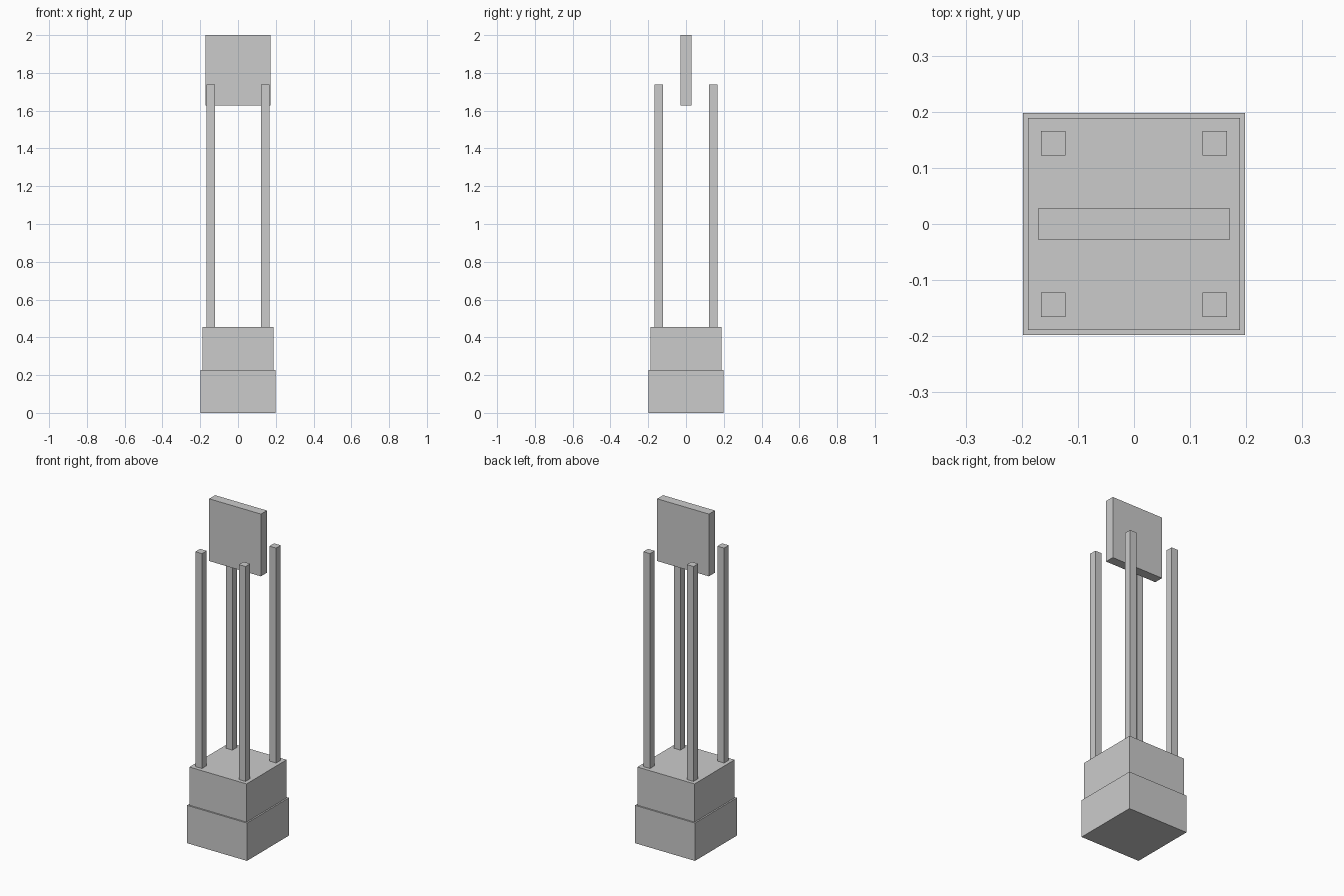
import bpy

if "Cube" in bpy.data.objects:
    bpy.data.objects.remove(bpy.data.objects["Cube"])

grey = bpy.data.materials.new("plain grey")
grey.diffuse_color = (0.6, 0.6, 0.6, 1)
grey.use_nodes = True
grey.node_tree.nodes["Principled BSDF"].inputs["Base Color"].default_value = grey.diffuse_color


def box(name, x, y, z0, z1, width, depth):
    """Closed box centred on x, y and spanning z0..z1."""
    bpy.ops.mesh.primitive_cube_add(size=1, location=(x, y, (z0 + z1) / 2))
    ob = bpy.context.object
    ob.name = name
    ob.scale = (width, depth, z1 - z0)
    bpy.ops.object.transform_apply(location=False, rotation=False, scale=True)
    ob.data.materials.append(grey)
    return ob


# Stepped pedestal
box("lower_base", 0, 0, 0, 0.226, 0.396, 0.396)
box("upper_base", 0, 0, 0.226, 0.454, 0.378, 0.378)

# Four corner posts
for side, sx in (("left", -1), ("right", 1)):
    for end, sy in (("front", -1), ("back", 1)):
        box(f"{end}_{side}_post", sx * 0.144, sy * 0.144, 0.454, 1.738, 0.044, 0.044)

# Upright panel floating between the post tops
box("top_panel", 0, 0, 1.628, 2.0, 0.342, 0.056)
